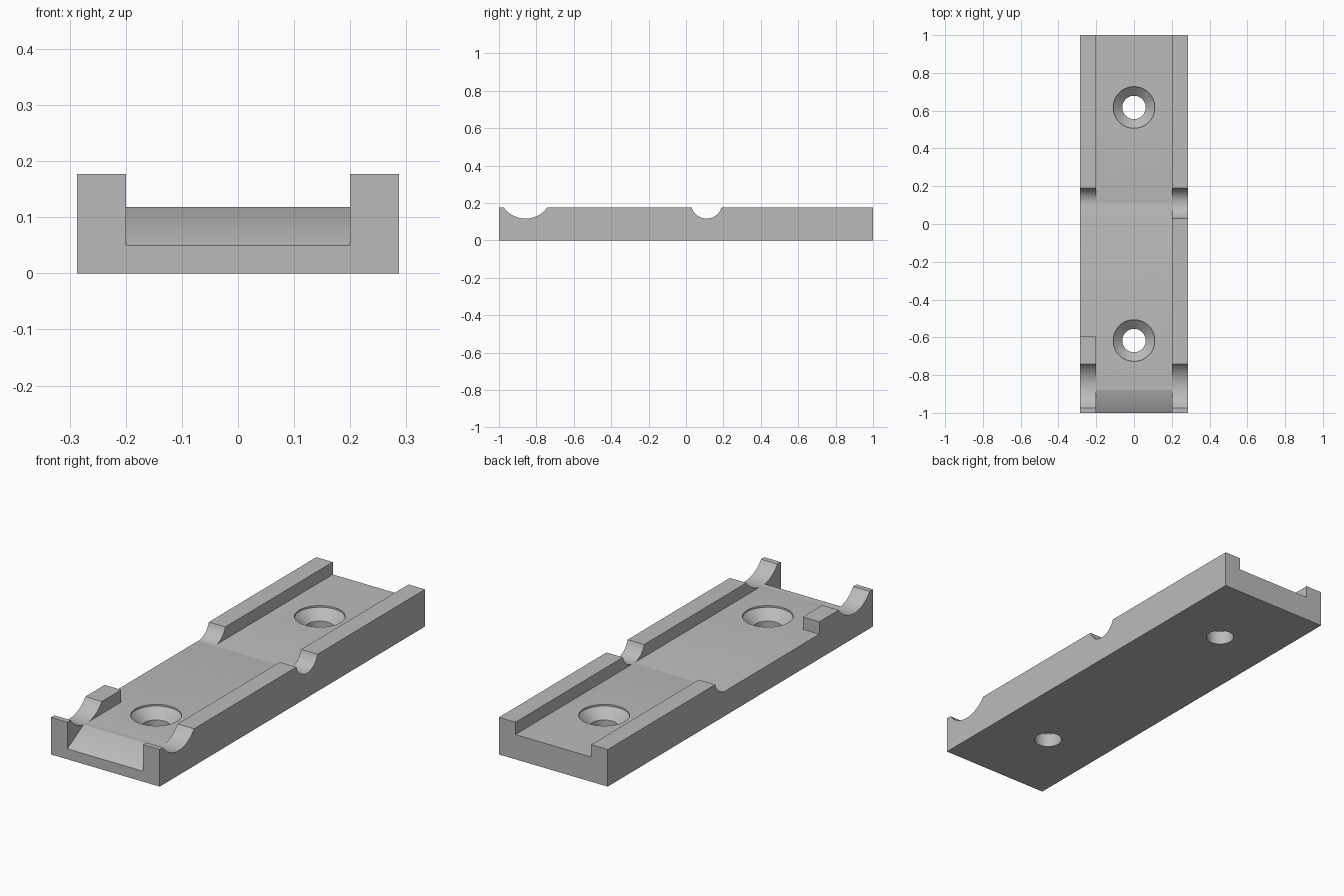
import bpy, bmesh, math

if "Cube" in bpy.data.objects:
    bpy.data.objects.remove(bpy.data.objects["Cube"])

HALF_W, TOP, FLOOR, INNER = 0.287, 0.177, 0.118, 0.2

grey = bpy.data.materials.new("plain grey")
grey.use_nodes = True
grey.diffuse_color = (0.5, 0.5, 0.5, 1)
grey.node_tree.nodes["Principled BSDF"].inputs["Base Color"].default_value = (0.5, 0.5, 0.5, 1)


def finish(bm, name):
    bmesh.ops.recalc_face_normals(bm, faces=bm.faces)
    mesh = bpy.data.meshes.new(name)
    bm.to_mesh(mesh)
    bm.free()
    mesh.materials.append(grey)
    obj = bpy.data.objects.new(name, mesh)
    bpy.context.collection.objects.link(obj)
    return obj


def prism(name, profile, x0, x1):
    """Extrude a (y, z) outline along x."""
    bm = bmesh.new()
    face = bm.faces.new([bm.verts.new((x0, y, z)) for y, z in profile])
    side = bmesh.ops.extrude_face_region(bm, geom=[face])
    verts = [v for v in side["geom"] if isinstance(v, bmesh.types.BMVert)]
    bmesh.ops.translate(bm, verts=verts, vec=(x1 - x0, 0, 0))
    return finish(bm, name)


def lathe(name, profile, y, sides=64):
    """Revolve an (r, z) outline about a vertical axis, with capped ends."""
    bm = bmesh.new()
    rings = []
    for r, z in profile:
        angles = [math.tau * i / sides for i in range(sides)]
        rings.append([bm.verts.new((r * math.cos(a), y + r * math.sin(a), z)) for a in angles])
    for low, high in zip(rings, rings[1:]):
        for i in range(sides):
            j = (i + 1) % sides
            bm.faces.new((low[i], low[j], high[j], high[i]))
    bm.faces.new(rings[0])
    bm.faces.new(rings[-1])
    return finish(bm, name)


def notch(centre, half, steps=24):
    """Round dip in the rail tops, from front to back."""
    depth = TOP - FLOOR + 0.001
    radius = (half ** 2 + depth ** 2) / (2 * depth)
    axis = TOP - depth + radius
    swing = math.asin(half / radius)
    angles = [swing * (2 * i / steps - 1) for i in range(steps + 1)]
    return [(centre + radius * math.sin(a), axis - radius * math.cos(a)) for a in angles]


def cut(body, cutter):
    cutter.hide_render = True
    mod = body.modifiers.new("cut", "BOOLEAN")
    mod.operation = "DIFFERENCE"
    mod.solver = "EXACT"
    mod.object = cutter
    bpy.ops.object.modifier_apply(modifier=mod.name)
    bpy.data.objects.remove(cutter)


# Main body with both rounded notches
outline = [(-1, 0), (-1, TOP)] + notch(-0.858, 0.117) + notch(0.11, 0.08) + [(1, TOP), (1, 0)]
body = prism("mounting_rail", outline, -HALF_W, HALF_W)
bpy.context.view_layer.objects.active = body
body.select_set(True)

# Central channel with a sloping front lip
cut(body, prism("channel_cutter",
                [(-1.1, 0.3), (-1.1, -0.007), (-0.88, FLOOR), (1.1, FLOOR), (1.1, 0.3)],
                -INNER, INNER))

# Gap in one side rail
cut(body, prism("gap_cutter",
                [(-0.595, FLOOR), (0.11, FLOOR), (0.11, 0.3), (-0.595, 0.3)],
                -0.4, -INNER))

# Countersunk screw holes
for y in (-0.617, 0.617):
    cut(body, lathe("screw_hole_cutter",
                    [(0.062, -0.1), (0.062, 0.066), (0.11, 0.11), (0.11, 0.3)], y))

bpy.ops.object.shade_smooth_by_angle(angle=math.radians(30))
